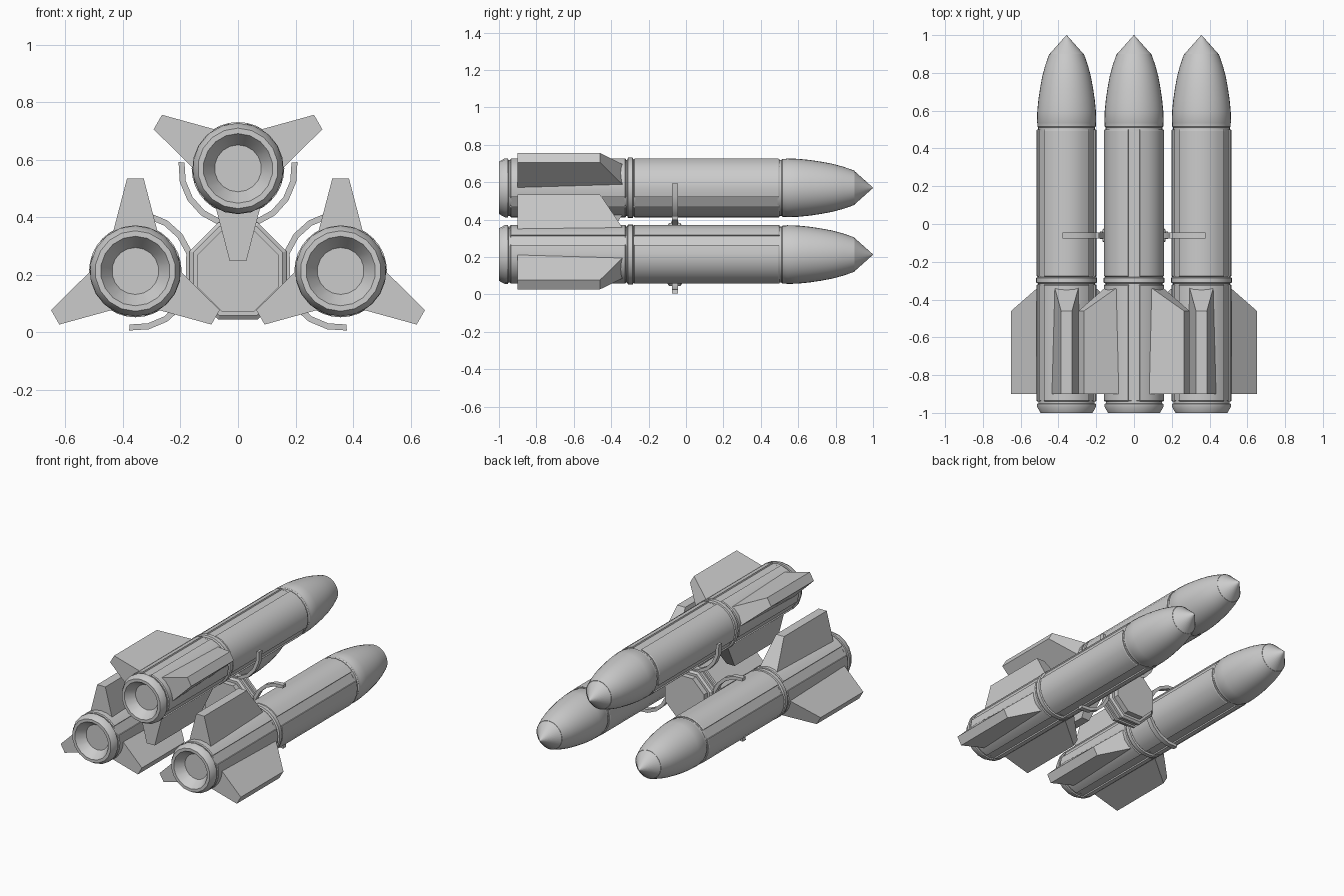
import bpy, bmesh
from math import radians, sin, cos, pi
from mathutils import Matrix

if "Cube" in bpy.data.objects:
    bpy.data.objects.remove(bpy.data.objects["Cube"])


def finish(name, bm, smooth=30):
    bmesh.ops.recalc_face_normals(bm, faces=bm.faces)
    me = bpy.data.meshes.new(name)
    bm.to_mesh(me)
    bm.free()
    ob = bpy.data.objects.new(name, me)
    bpy.context.collection.objects.link(ob)
    if smooth:
        bpy.ops.object.select_all(action='DESELECT')
        bpy.context.view_layer.objects.active = ob
        ob.select_set(True)
        bpy.ops.object.shade_smooth_by_angle(angle=radians(smooth))
    return ob


def lathe(name, rings, spokes, x, z, smooth=30):
    """Skin rings of (y, radius) around the y axis; spokes are (angle, radius offset)."""
    bm = bmesh.new()
    loops = []
    for y, r in rings:
        loops.append([bm.verts.new((x + (r + d) * cos(a), y, z + (r + d) * sin(a))) for a, d in spokes])
    n = len(spokes)
    for p, q in zip(loops, loops[1:]):
        for i in range(n):
            j = (i + 1) % n
            bm.faces.new((p[i], p[j], q[j], q[i]))
    bm.faces.new(loops[0])
    bm.faces.new(loops[-1])
    return finish(name, bm, smooth)


def circle(n, phase=0.0):
    return [(2 * pi * i / n + phase, 0) for i in range(n)]


def grooved(first):
    """Round section with three flat recessed strips."""
    out = []
    for k in range(3):
        for deg, d in [(-11.5, 0), (-11, -.008), (11, -.008), (11.5, 0),
                       (27.7, 0), (43.9, 0), (60, 0), (76.1, 0), (92.3, 0)]:
            out.append((radians(first + 120 * k + deg), d))
    return out


def fin(name, x, z, angle):
    # tapered plate with a swept leading edge, built pointing up
    bm = bmesh.new()
    lo, hi = .13, .322
    pts = [(-.9, lo, .079), (-.33, lo, .065), (-.46, hi, .029), (-.9, hi, .029)]
    sides = [[bm.verts.new((s * w, y, r)) for y, r, w in pts] for s in (-1, 1)]
    for f in sides:
        bm.faces.new(f)
    for i in range(4):
        j = (i + 1) % 4
        bm.faces.new((sides[0][i], sides[0][j], sides[1][j], sides[1][i]))
    bm.transform(Matrix.Translation((x, 0, z)) @ Matrix.Rotation(radians(90 - angle), 4, 'Y'))
    finish(name, bm, 0)


def cradle(name, x, z, middle):
    # half-ring clamp opening away from the hub
    bm = bmesh.new()
    steps = 10
    prev = None
    for i in range(steps + 1):
        a = radians(middle - 96 + 192 * i / steps)
        sec = [bm.verts.new((x + r * cos(a), y, z + r * sin(a)))
               for r, y in [(.187, -.076), (.208, -.076), (.208, -.044), (.187, -.044)]]
        if prev:
            for k in range(4):
                m = (k + 1) % 4
                bm.faces.new((prev[k], prev[m], sec[m], sec[k]))
        else:
            bm.faces.new(sec)
        prev = sec
    bm.faces.new(prev)
    finish(name, bm)


def missile(tag, x, z, fin_angle, cradle_angle):
    groove = grooved(fin_angle + 60)
    # grooved casing, rear and front
    lathe(tag + "_rear_casing", [(-.94, .154), (-.935, .159), (-.325, .159), (-.32, .154)], groove, x, z)
    lathe(tag + "_front_casing", [(-.28, .154), (-.275, .159), (.495, .159), (.5, .156)], groove, x, z)
    # collar between the casings
    lathe(tag + "_collar", [(-.33, .15), (-.315, .15), (-.31, .161), (-.285, .161), (-.28, .15), (-.27, .15)],
          circle(32), x, z)
    # nozzle with a hollow bell
    lathe(tag + "_nozzle", [(-.93, .15), (-.95, .15), (-.952, .158), (-.968, .158), (-1, .14),
                            (-1, .121), (-.93, .075)], circle(18, pi / 2), x, z)
    # nose and pointed tip
    lathe(tag + "_nose", [(.49, .15), (.51, .15), (.517, .155), (.535, .155), (.54, .157), (.6, .155),
                          (.66, .149), (.72, .14), (.78, .129), (.84, .113), (.9, .092)], circle(36), x, z)
    lathe(tag + "_tip", [(.9, .09), (1, .001)], circle(36), x, z)
    for k in range(3):
        fin(f"{tag}_fin_{k + 1}", x, z, fin_angle + 120 * k)
    cradle(tag + "_cradle", x, z, cradle_angle)


missile("top_missile", 0, .57, 270, 270)
missile("left_missile", -.357, .213, 90, 0)
missile("right_missile", .357, .213, 90, 180)

# stepped octagonal hub carrying the cradles
c = cos(pi / 8)
hub = [(-.135, .14), (-.1, .14), (-.1, .155), (-.09, .168), (-.075, .168), (-.075, .157),
       (-.045, .157), (-.045, .168), (-.03, .168), (-.02, .155), (-.02, .14), (.015, .14)]
lathe("hub", [(y, r / c) for y, r in hub], circle(8, pi / 8), 0, .213, 0)

# short mounts joining hub to cradles
for name, px, pz, w, h in [("top_mount", 0, .37, .1, .04), ("left_mount", -.16, .213, .04, .1),
                           ("right_mount", .16, .213, .04, .1)]:
    bm = bmesh.new()
    bmesh.ops.create_cube(bm, size=1, matrix=Matrix.Translation((px, -.06, pz)) @ Matrix.Diagonal((w, .04, h, 1)))
    finish(name, bm, 0)
